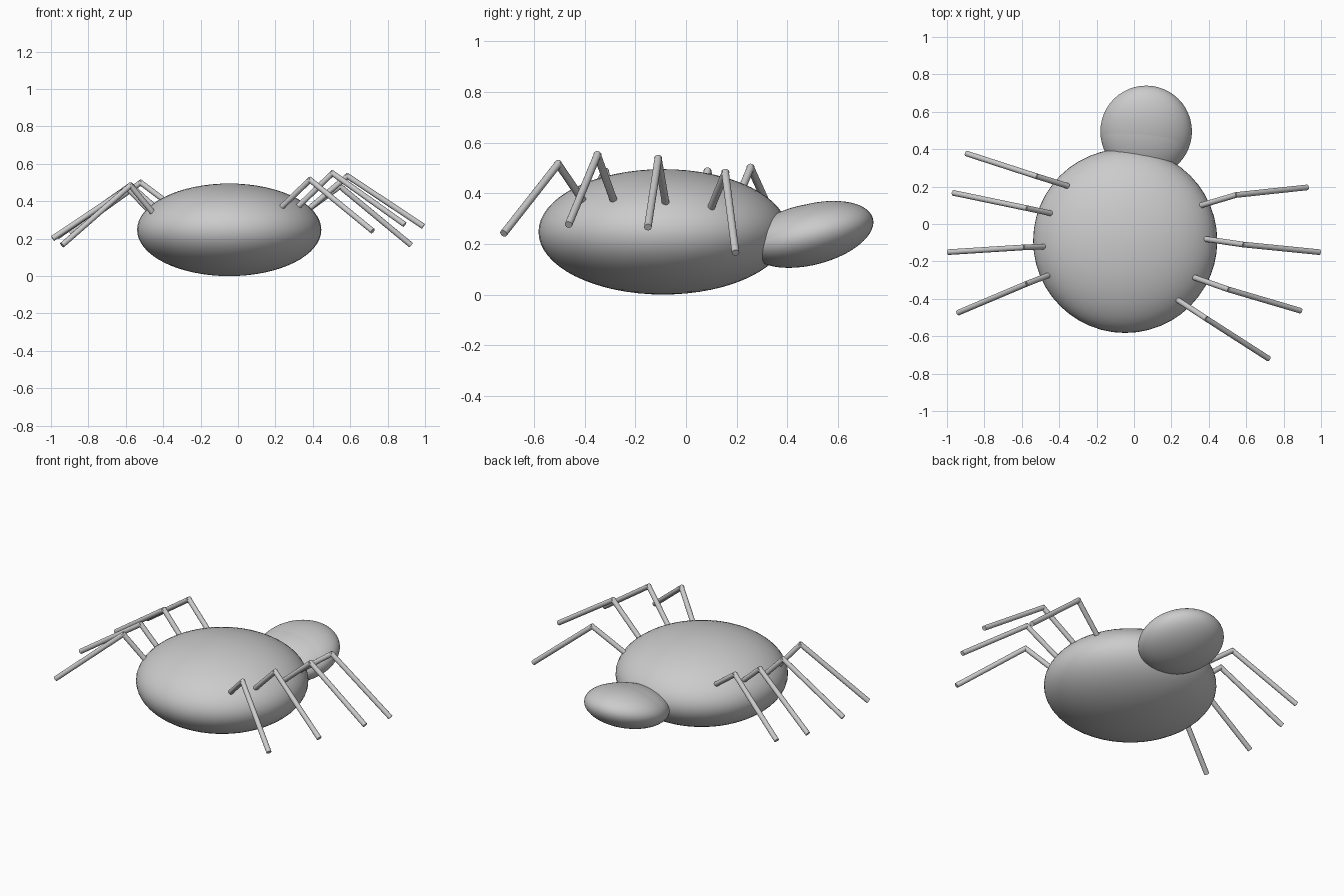
import bpy
from math import radians
from mathutils import Vector

cube = bpy.data.objects.get("Cube")
if cube:
    bpy.data.objects.remove(cube, do_unlink=True)

# One plain grey for the whole model
grey = bpy.data.materials.new("plain grey")
grey.use_nodes = True
colour = (0.6, 0.6, 0.6, 1)
grey.diffuse_color = colour
grey.node_tree.nodes["Principled BSDF"].inputs["Base Color"].default_value = colour


def finish(name):
    obj = bpy.context.object
    obj.name = name
    obj.data.materials.append(grey)
    bpy.ops.object.shade_smooth_by_angle(angle=radians(40))
    return obj


def ellipsoid(name, centre, radii, tilt=0):
    bpy.ops.mesh.primitive_uv_sphere_add(segments=48, ring_count=32, radius=1,
                                         location=centre, rotation=(radians(tilt), 0, 0))
    bpy.context.object.scale = radii
    return finish(name)


def rod(name, start, end, radius=0.015):
    start, end = Vector(start), Vector(end)
    axis = end - start
    bpy.ops.mesh.primitive_cylinder_add(vertices=16, radius=radius, depth=axis.length + radius,
                                        location=(start + end) / 2)
    bpy.context.object.rotation_euler = axis.to_track_quat('Z', 'Y').to_euler()
    return finish(name)


# Flattened round body
ellipsoid("body", (-0.047, -0.09, 0.2475), (0.4925, 0.4925, 0.2475))

# Tilted head, with a thin overlapping shell that leaves a crease
ellipsoid("head", (0.065, 0.495, 0.2375), (0.245, 0.251, 0.12), 14.5)
ellipsoid("head_shell", (0.062, 0.487, 0.2375), (0.24, 0.243, 0.119), 11)

# Bent legs: root, knee, foot
legs = {
    "left_leg_1": ((0.36, 0.10, 0.345), (0.545, 0.155, 0.48), (0.92, 0.195, 0.17)),
    "left_leg_2": ((0.38, -0.08, 0.36), (0.585, -0.11, 0.535), (0.985, -0.15, 0.27)),
    "left_leg_3": ((0.32, -0.285, 0.37), (0.505, -0.35, 0.55), (0.885, -0.462, 0.28)),
    "left_leg_4": ((0.24, -0.41, 0.375), (0.385, -0.505, 0.515), (0.715, -0.717, 0.245)),
    "right_leg_1": ((-0.36, 0.205, 0.38), (-0.52, 0.255, 0.5), (-0.89, 0.375, 0.235)),
    "right_leg_2": ((-0.435, 0.055, 0.36), (-0.575, 0.085, 0.485), (-0.96, 0.165, 0.215)),
    "right_leg_3": ((-0.47, -0.12, 0.345), (-0.59, -0.125, 0.47), (-0.985, -0.15, 0.205)),
    "right_leg_4": ((-0.46, -0.275, 0.345), (-0.575, -0.32, 0.485), (-0.935, -0.472, 0.17)),
}
for name, (root, knee, foot) in legs.items():
    rod(name + "_upper", root, knee)
    rod(name + "_lower", knee, foot)
